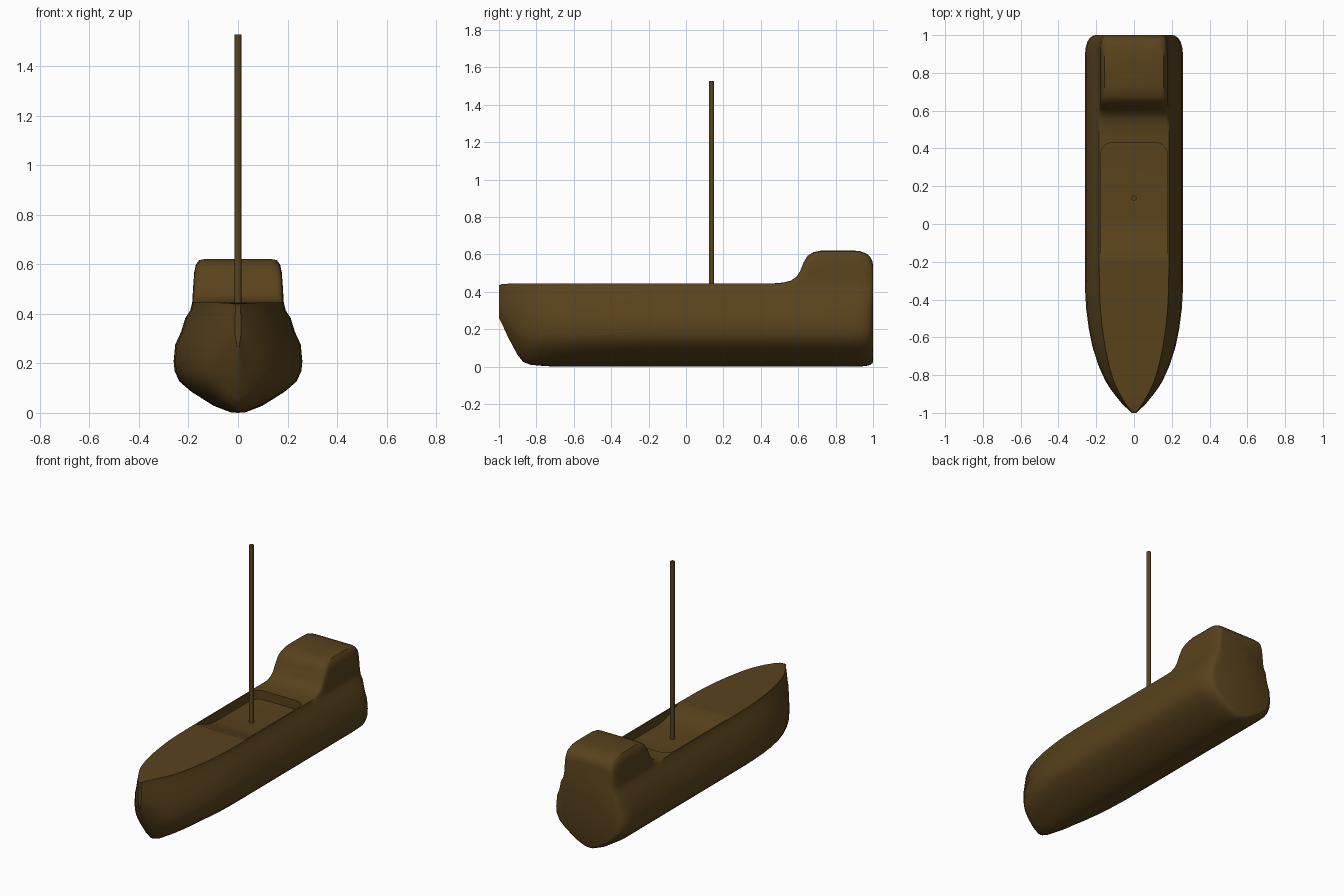
import bpy, bmesh, math

if "Cube" in bpy.data.objects:
    bpy.data.objects.remove(bpy.data.objects["Cube"])

mat = bpy.data.materials.new("dark_wood")
mat.diffuse_color = (0.10, 0.055, 0.012, 1)
mat.use_nodes = True
mat.node_tree.nodes["Principled BSDF"].inputs["Base Color"].default_value = mat.diffuse_color

RAIL = 0.445

# Half cross-section below the rail: x = a*W + b*D, height as fraction of keel-to-rail
HULL = [(0, 0, 0), (.12, 0, .006), (.38, 0, .065), (.72, 0, .19), (.91, 0, .285),
        (.985, 0, .38), (1, 0, .47), (.975, 0, .62), (.6, .4, .735), (.25, .8, .86),
        (.08, .93, .93), (0, 1, 1)]
# Half cross-section above the rail: x as fraction of D, height as fraction of cabin height
CABIN = [(.98, .35), (.955, .7), (.92, .87), (.85, .97), (.72, 1), (.36, 1), (0, 1)]

# Stations bow to stern: y, half beam W, half deck D, keel z, top z
STATIONS = [(-1, .012, .01, .26, .435), (-.985, .028, .021, .232, .441), (-.95, .065, .046, .155, .444),
            (-.9, .105, .075, .062, RAIL), (-.87, .127, .091, .025, RAIL), (-.83, .152, .108, .01, RAIL),
            (-.75, .188, .132, .003, RAIL), (-.65, .22, .153, 0, RAIL), (-.55, .24, .168, 0, RAIL),
            (-.45, .253, .178, 0, RAIL), (-.35, .259, .183, 0, RAIL), (-.2, .26, .185, 0, RAIL),
            (.46, .26, .185, 0, RAIL), (.52, .26, .185, 0, .45), (.56, .26, .185, 0, .46),
            (.59, .26, .185, 0, .48), (.61, .26, .185, 0, .51), (.63, .26, .185, 0, .56),
            (.65, .26, .185, 0, .593), (.68, .26, .185, 0, .612), (.73, .26, .185, 0, .622),
            (.88, .26, .185, 0, .622), (.93, .257, .185, .001, .618), (.965, .247, .182, .004, .605),
            (.985, .234, .177, .01, .587), (.996, .218, .17, .018, .565), (1, .204, .165, .026, .545)]


def section(y, w, d, keel, top):
    half = [(a * w + b * d, keel + f * (min(RAIL, top) - keel)) for a, b, f in HULL]
    rise = max(0, top - RAIL)
    half += [(f * d, min(RAIL, top) + h * rise) for f, h in CABIN]
    ring = half + [(-x, z) for x, z in half[-2:0:-1]]
    return [(x, y, z) for x, z in ring]


def make_object(name, bm):
    bmesh.ops.recalc_face_normals(bm, faces=bm.faces)
    me = bpy.data.meshes.new(name)
    bm.to_mesh(me)
    bm.free()
    ob = bpy.data.objects.new(name, me)
    bpy.context.collection.objects.link(ob)
    me.materials.append(mat)
    return ob


def smooth(ob, angle):
    bpy.ops.object.select_all(action='DESELECT')
    ob.select_set(True)
    bpy.context.view_layer.objects.active = ob
    bpy.ops.object.shade_smooth_by_angle(angle=math.radians(angle))


# Hull with stern cabin, lofted through the stations
bm = bmesh.new()
rings = [[bm.verts.new(p) for p in section(*s)] for s in STATIONS]
n = len(rings[0])
for r0, r1 in zip(rings, rings[1:]):
    for i in range(n):
        j = (i + 1) % n
        bm.faces.new((r0[i], r0[j], r1[j], r1[i]))
bm.faces.new(rings[0])
bm.faces.new(rings[-1])
hull = make_object("hull", bm)

# Cutter for the shallow deck well: floor ramps up toward the bow
bm = bmesh.new()
side = [(-.19, .45), (-.1, .418), (-.03, .395), (.03, .388), (.43, .388), (.43, .8), (-.19, .8)]
face = bm.faces.new([bm.verts.new((-.176, y, z)) for y, z in side])
ext = bmesh.ops.extrude_face_region(bm, geom=[face])
bmesh.ops.translate(bm, vec=(.352, 0, 0), verts=[v for v in ext["geom"] if isinstance(v, bmesh.types.BMVert)])
corners = [e for e in bm.edges if all(v.co.y > .42 for v in e.verts)
           and abs(e.verts[0].co.x - e.verts[1].co.x) < 1e-4]
bmesh.ops.bevel(bm, geom=corners, offset=.06, segments=6, profile=.5, affect='EDGES')
cutter = make_object("well_cutter", bm)
cutter.hide_render = True

mod = hull.modifiers.new("deck_well", 'BOOLEAN')
mod.object = cutter
mod.operation = 'DIFFERENCE'
mod.solver = 'EXACT'
bpy.context.view_layer.objects.active = hull
bpy.ops.object.modifier_apply(modifier=mod.name)
bpy.data.objects.remove(cutter)
smooth(hull, 40)

# Mast standing in the well
bpy.ops.mesh.primitive_cylinder_add(vertices=16, radius=.014, depth=1.15, location=(0, .137, .953))
mast = bpy.context.object
mast.name = "mast"
mast.data.materials.append(mat)
smooth(mast, 40)
